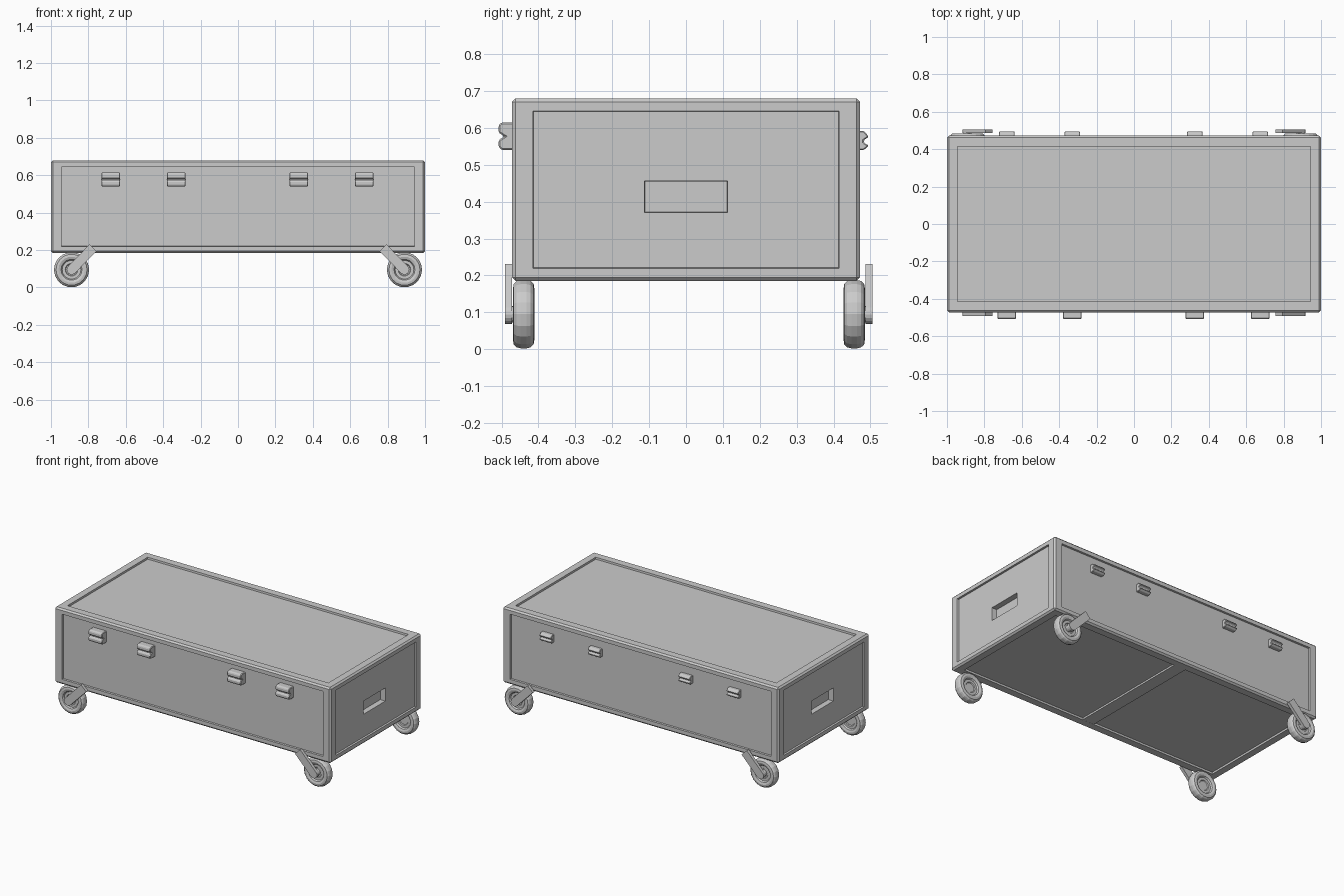
import bpy, bmesh
from math import pi, cos, sin, atan2
from mathutils import Vector, Matrix

if "Cube" in bpy.data.objects:
    bpy.data.objects.remove(bpy.data.objects["Cube"], do_unlink=True)

grey = bpy.data.materials.new("plain grey")
grey.use_nodes = True
grey.diffuse_color = (0.6, 0.6, 0.6, 1)
grey.node_tree.nodes["Principled BSDF"].inputs["Base Color"].default_value = (0.6, 0.6, 0.6, 1)


def finish(name, bm):
    bmesh.ops.recalc_face_normals(bm, faces=bm.faces)
    mesh = bpy.data.meshes.new(name)
    bm.to_mesh(mesh)
    bm.free()
    mesh.materials.append(grey)
    obj = bpy.data.objects.new(name, mesh)
    bpy.context.scene.collection.objects.link(obj)
    return obj


def box(bm, center, size):
    return bmesh.ops.create_cube(bm, size=1, matrix=Matrix.Translation(center) @ Matrix.Diagonal((*size, 1)))


def prism(name, points, depth, bevel=0):
    """Extrude a closed loop of 3D points along the depth vector."""
    bm = bmesh.new()
    face = bm.faces.new([bm.verts.new(p) for p in points])
    out = bmesh.ops.extrude_face_region(bm, geom=[face], use_keep_orig=True)
    bmesh.ops.translate(bm, vec=depth, verts=[v for v in out["geom"] if isinstance(v, bmesh.types.BMVert)])
    obj = finish(name, bm)
    if bevel:
        mod = obj.modifiers.new("soft edges", "BEVEL")
        mod.width = bevel
        mod.segments = 1
    return obj


def recess(bm, normal, center, half, depth):
    """Sink a rectangle into the largest face that looks along normal."""
    normal = Vector(normal)
    face = max((f for f in bm.faces if f.normal.dot(normal) > 0.99), key=lambda f: f.calc_area())
    bmesh.ops.inset_individual(bm, faces=[face], thickness=0.01)
    mid = face.calc_center_median()
    for v in face.verts:
        for i in range(3):
            if abs(normal[i]) < 0.5:
                v.co[i] = center[i] + (half[i] if v.co[i] > mid[i] else -half[i])
    bmesh.ops.inset_individual(bm, faces=[face], thickness=0.002, depth=-depth)
    bm.normal_update()


# Case body with framed panels and grip pockets in both ends
BOTTOM, TOP, HALF_Y = 0.185, 0.68, 0.472
MID_Z = (BOTTOM + TOP) / 2
PANEL = (0.945, 0.415, 0.213)
bm = bmesh.new()
box(bm, (0, 0, MID_Z), (2, 2 * HALF_Y, TOP - BOTTOM))
bmesh.ops.bevel(bm, geom=bm.edges[:], offset=0.01, segments=1, affect="EDGES")
bmesh.ops.recalc_face_normals(bm, faces=bm.faces)
bm.normal_update()
for axis in range(3):
    for side in (-1, 1):
        n = [0, 0, 0]
        n[axis] = side
        recess(bm, n, (0, 0, MID_Z), PANEL, 0.012)
        if axis == 0:
            recess(bm, n, (0, 0, 0.413), (0, 0.113, 0.043), 0.035)
finish("case_body", bm)

# Cross bar dividing the underside into two panels
bm = bmesh.new()
box(bm, (0, 0, BOTTOM + 0.008), (0.085, 0.84, 0.015))
finish("underside_bar", bm)

# Latches: notched blocks in front, smaller curved catches behind
front_latch = [(0.455, 0.54), (0.5, 0.54), (0.508, 0.548), (0.508, 0.567), (0.492, 0.577),
               (0.508, 0.587), (0.508, 0.607), (0.5, 0.615), (0.455, 0.615)]
back_catch = [(0.455, 0.54), (0.482, 0.54), (0.496, 0.552), (0.482, 0.56), (0.482, 0.567),
              (0.496, 0.576), (0.482, 0.592), (0.455, 0.592)]
for i, x in enumerate((-0.68, -0.33, 0.325, 0.675)):
    prism(f"front_latch_{i + 1}", [(x - 0.05, -d, z) for d, z in front_latch], (0.1, 0, 0), 0.004)
    prism(f"back_catch_{i + 1}", [(x - 0.042, d, z) for d, z in back_catch], (0.084, 0, 0), 0.003)


# Castors: lathed wheel, axle and slanted arm
TYRE = [(0, 0.01), (0.03, 0.01), (0.034, 0.015), (0.05, 0.015), (0.056, 0.024), (0.07, 0.029),
        (0.083, 0.027), (0.091, 0.019), (0.094, 0.008)]
HUB_X, HUB_Z = 0.89, 0.095


def castor(label, sx, sy, wheel_y, arm_y):
    bm = bmesh.new()
    outline = TYRE + [(r, -w) for r, w in reversed(TYRE)]
    verts = [bm.verts.new((r, w, 0)) for r, w in outline]
    edges = [bm.edges.new(pair) for pair in zip(verts, verts[1:])]
    bmesh.ops.spin(bm, geom=verts + edges, cent=(0, 0, 0), axis=(0, 1, 0), angle=2 * pi, steps=18)
    bmesh.ops.remove_doubles(bm, verts=bm.verts, dist=0.0005)
    bmesh.ops.translate(bm, vec=(sx * HUB_X, sy * wheel_y, HUB_Z), verts=bm.verts)
    finish(label + "_wheel", bm)

    bm = bmesh.new()
    place = Matrix.Translation((sx * HUB_X, sy * (wheel_y + arm_y) / 2, HUB_Z)) @ Matrix.Rotation(pi / 2, 4, "X")
    bmesh.ops.create_cone(bm, cap_ends=True, segments=16, radius1=0.022, radius2=0.022,
                          depth=arm_y - wheel_y, matrix=place)
    finish(label + "_axle", bm)

    # Arm: half round at the hub, square end on the case
    end = Vector((0.775, 0.213))
    a = atan2(end.y - HUB_Z, end.x - HUB_X)
    w = 0.026
    loop = [(HUB_X + w * cos(a + pi / 2 + t * pi / 8), HUB_Z + w * sin(a + pi / 2 + t * pi / 8))
            for t in range(9)]
    loop += [(end.x + s * w * sin(a), end.y - s * w * cos(a)) for s in (1, -1)]
    prism(label + "_arm", [(sx * x, sy * (arm_y - 0.02), z) for x, z in loop], (0, sy * 0.02, 0))


for sx, side in ((-1, "right"), (1, "left")):
    castor("front_" + side, sx, -1, 0.44, 0.491)
    castor("back_" + side, sx, 1, 0.456, 0.506)
